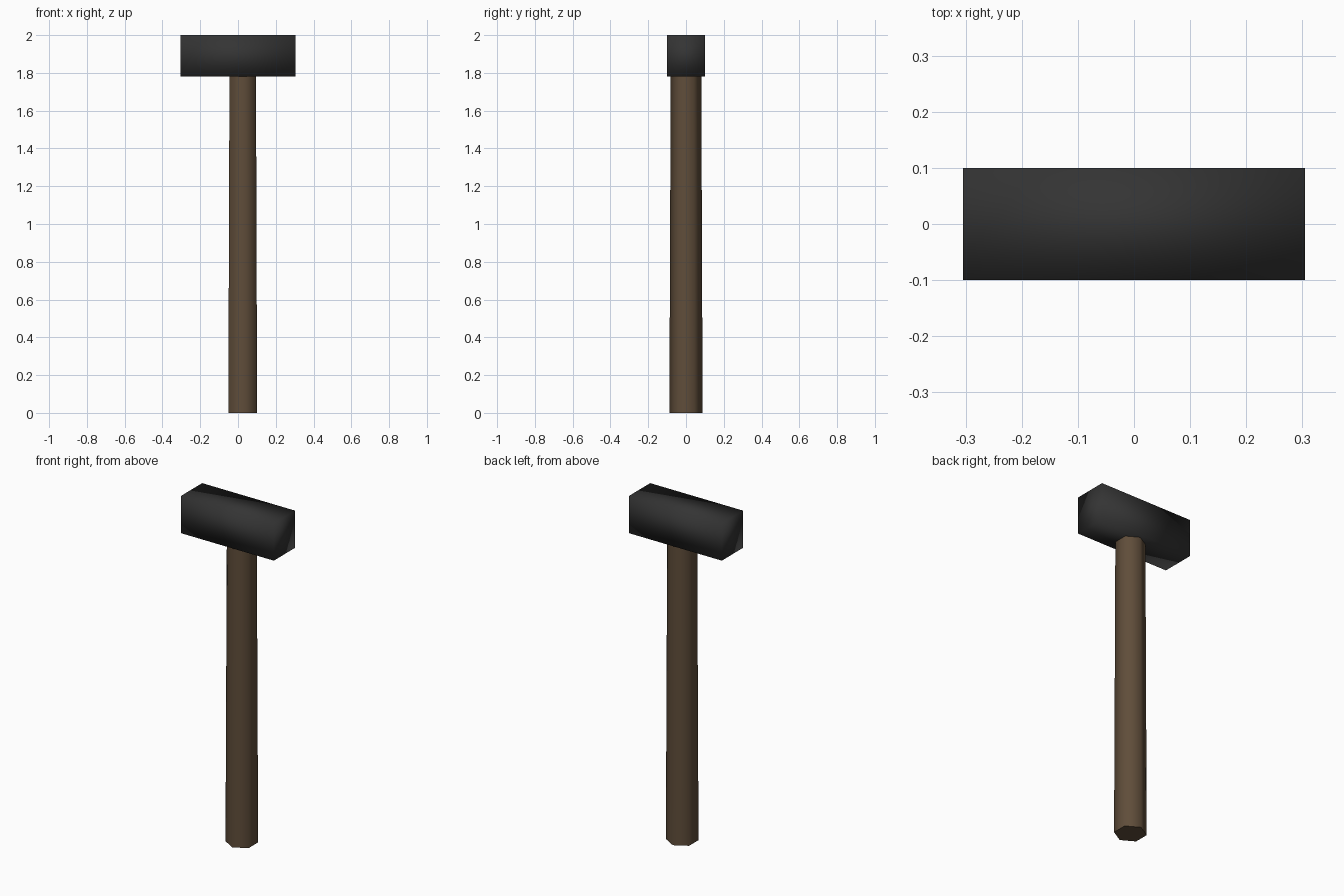
import bpy
import math

cube = bpy.data.objects.get("Cube")
if cube:
    bpy.data.objects.remove(cube, do_unlink=True)


def make_material(name, colour):
    mat = bpy.data.materials.new(name)
    mat.use_nodes = True
    mat.diffuse_color = colour
    for node in mat.node_tree.nodes:
        if node.type == "BSDF_PRINCIPLED":
            node.inputs["Base Color"].default_value = colour
    return mat


def finish(name, mat):
    obj = bpy.context.object
    obj.name = name
    obj.data.materials.append(mat)
    return obj


wood = make_material("brown wood", (0.115, 0.074, 0.042, 1))
iron = make_material("dark iron", (0.034, 0.034, 0.034, 1))

# Handle: slightly tapered hexagonal shaft, offset from the head's centre
bottom, top = 0.0, 1.79
bpy.ops.mesh.primitive_cone_add(
    vertices=6, radius1=0.088, radius2=0.081, depth=top - bottom,
    location=(0.025, 0, (top + bottom) / 2))
finish("handle", wood)
bpy.ops.object.shade_smooth_by_angle(angle=math.radians(70))

# Head: block with soft shading across its corners
bpy.ops.mesh.primitive_cube_add(size=1, location=(0, 0, 1.89))
head = finish("head", iron)
head.scale = (0.61, 0.2, 0.22)
bpy.ops.object.transform_apply(location=False, rotation=False, scale=True)
bpy.ops.object.shade_smooth()
